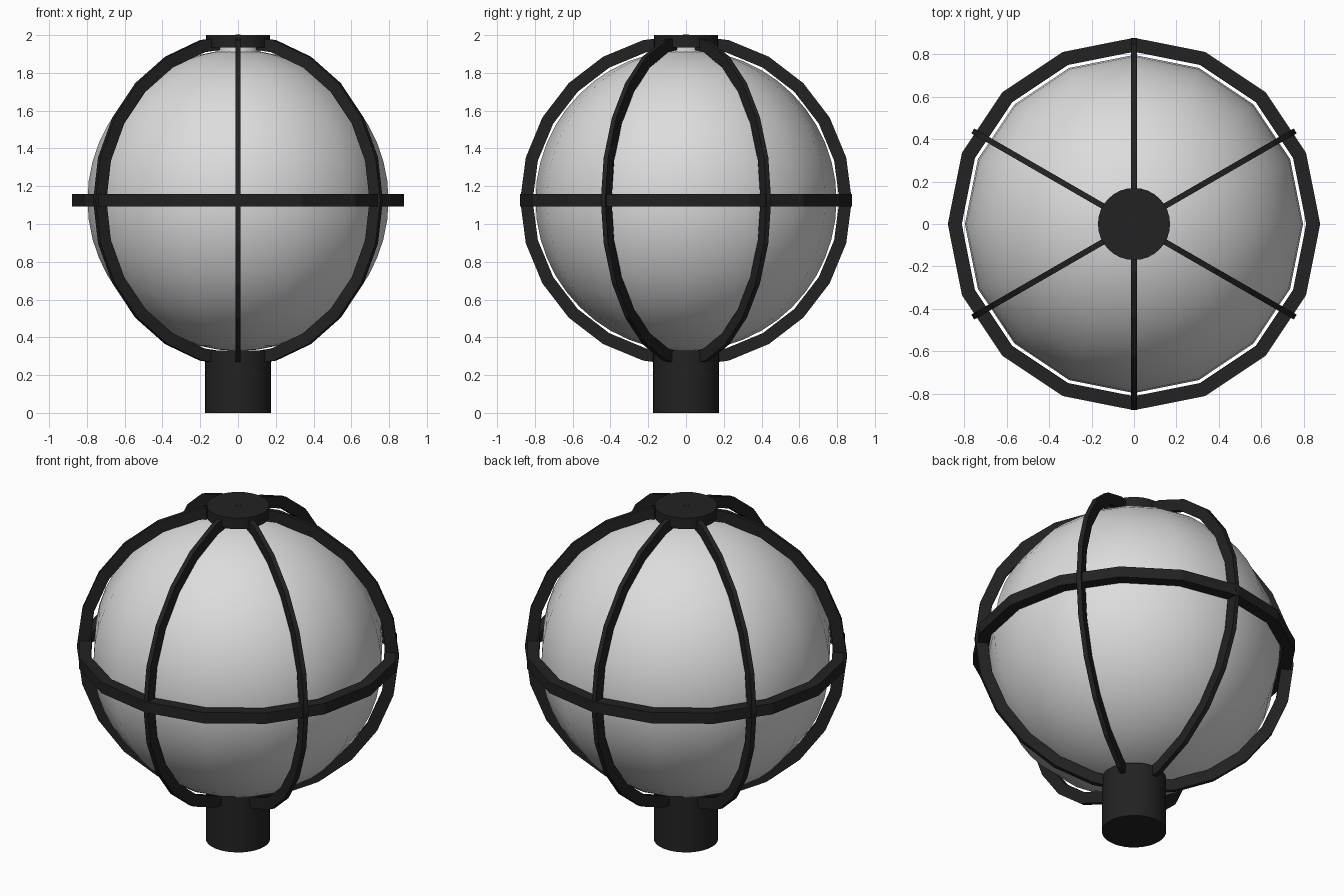
import bpy, bmesh, math
from mathutils import Matrix

if "Cube" in bpy.data.objects:
    bpy.data.objects.remove(bpy.data.objects["Cube"])

CZ = 1.125          # globe centre height
R_OUT, R_IN = 0.878, 0.812


def material(name, c):
    m = bpy.data.materials.new(name)
    m.diffuse_color = (c[0], c[1], c[2], 1)
    m.use_nodes = True
    m.node_tree.nodes["Principled BSDF"].inputs["Base Color"].default_value = m.diffuse_color
    return m


black = material("black metal", (0.016, 0.016, 0.016))
white = material("frosted white", (0.72, 0.72, 0.72))


def finish(bm, name, mat, smooth=None):
    bmesh.ops.recalc_face_normals(bm, faces=bm.faces)
    me = bpy.data.meshes.new(name)
    bm.to_mesh(me)
    bm.free()
    ob = bpy.data.objects.new(name, me)
    bpy.context.collection.objects.link(ob)
    me.materials.append(mat)
    if smooth:
        bpy.ops.object.select_all(action='DESELECT')
        ob.select_set(True)
        bpy.context.view_layer.objects.active = ob
        bpy.ops.object.shade_smooth_by_angle(angle=math.radians(smooth))
    return ob


def hoop(name, segs, width, matrix):
    """Rectangular-section ring around local z."""
    bm = bmesh.new()
    rings = []
    for i in range(segs):
        a = 2 * math.pi * i / segs
        rings.append([bm.verts.new((r * math.cos(a), r * math.sin(a), z))
                      for r, z in ((R_OUT, -width / 2), (R_OUT, width / 2),
                                   (R_IN, width / 2), (R_IN, -width / 2))])
    for i in range(segs):
        a, b = rings[i], rings[(i + 1) % segs]
        for k in range(4):
            bm.faces.new((a[k], b[k], b[(k + 1) % 4], a[(k + 1) % 4]))
    bm.transform(matrix)
    return finish(bm, name, black)


def cylinder(name, r, z0, z1, mat):
    bm = bmesh.new()
    bmesh.ops.create_cone(bm, cap_ends=True, segments=32, radius1=r, radius2=r,
                          depth=z1 - z0, matrix=Matrix.Translation((0, 0, (z0 + z1) / 2)))
    return finish(bm, name, mat, 40)


# Globe
bm = bmesh.new()
bmesh.ops.create_uvsphere(bm, u_segments=16, v_segments=24, radius=0.797,
                          matrix=Matrix.Translation((0, 0, CZ)))
finish(bm, "globe", white, 60)

# Neck, cap and base
cylinder("globe_neck", 0.12, 1.88, 1.95, white)
cylinder("top_cap", 0.17, 1.935, 2.0, black)
cylinder("base", 0.175, 0.0, 0.33, black)

# Cage: one equator hoop and three upright hoops
up = Matrix.Translation((0, 0, CZ))
hoop("equator_hoop", 16, 0.065, up)
for n, deg in enumerate((30, 90, 150)):
    turn = Matrix.Rotation(math.radians(deg), 4, 'Z') @ Matrix.Rotation(math.pi / 2, 4, 'X')
    hoop(f"upright_hoop_{n + 1}", 24, 0.027, up @ turn)
